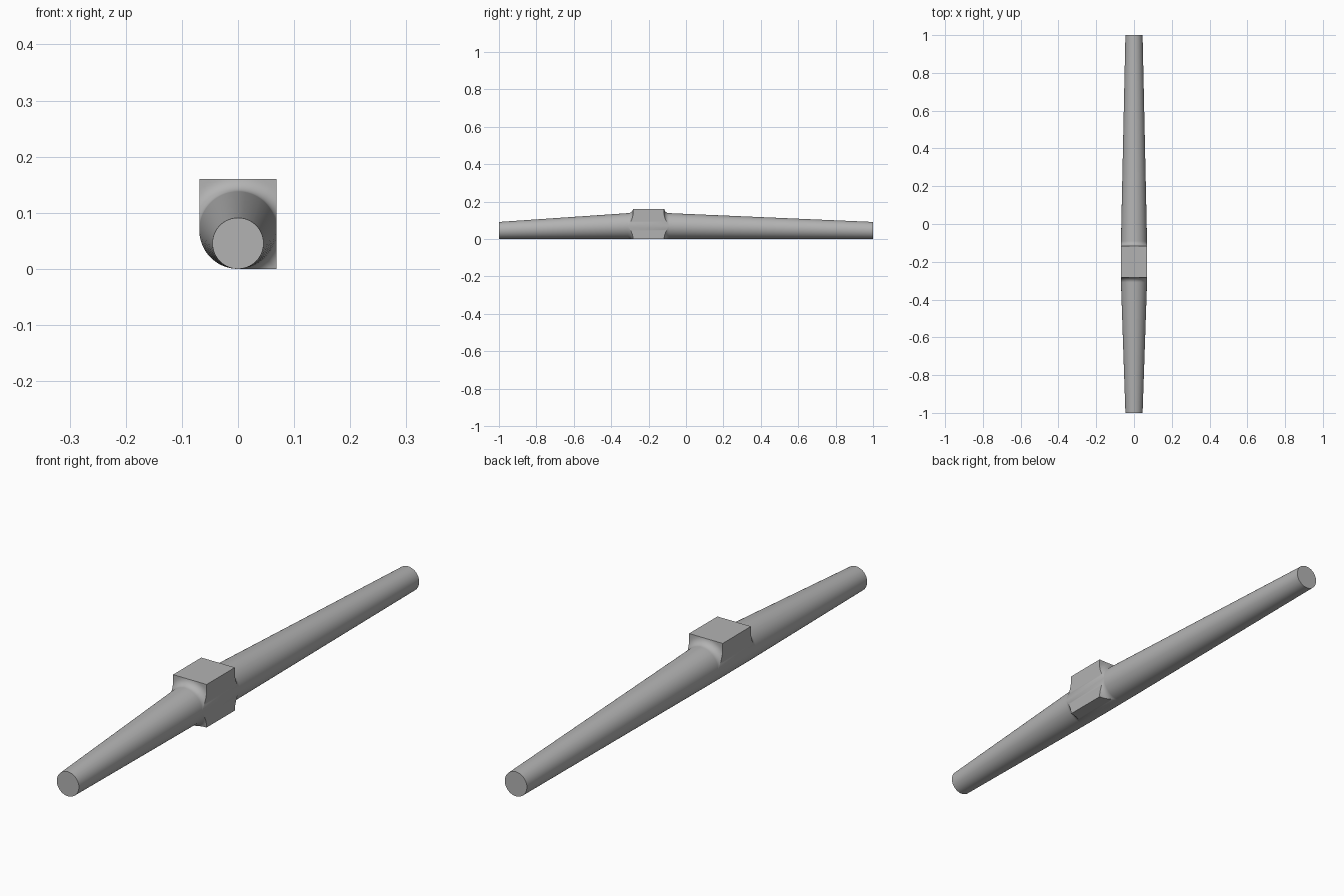
import bpy, bmesh, math

cube = bpy.data.objects.get("Cube")
if cube:
    bpy.data.objects.remove(cube)

END_R, MID_R = 0.0455, 0.069      # shaft radius at the tips and beside the block
TOP = 0.16                        # block height
FACE_FRONT, FACE_BACK = -0.283, -0.117
FILLET = 0.027
STEPS = 10

grey = bpy.data.materials.new("plain grey")
grey.use_nodes = True
colour = (0.45, 0.45, 0.45, 1)
grey.diffuse_color = colour
grey.node_tree.nodes["Principled BSDF"].inputs["Base Color"].default_value = colour

# Angles around the shaft, including the three square corners of the block
up = TOP - MID_R
corners = [math.atan2(up, MID_R), math.atan2(up, -MID_R), math.atan2(-MID_R, MID_R)]
angles = sorted({round(a % math.tau, 6) for a in
                 [math.tau * i / 72 for i in range(72)] + corners})


def block_radius(a):
    """Distance from the axis to the block outline; one lower corner stays round."""
    c, s = math.cos(a), math.sin(a)
    if c < 1e-5 and s < 1e-5:
        return MID_R
    side = MID_R / max(abs(c), 1e-6)
    level = (up if s > 0 else MID_R) / max(abs(s), 1e-6)
    return max(MID_R, min(side, level))


def flare(r):
    """How far the hollow fillet stands out from the block face."""
    d = min(r - MID_R, FILLET)
    return FILLET - math.sqrt(max(0, FILLET ** 2 - (FILLET - d) ** 2))


bm = bmesh.new()


def ring(point):
    """point(angle) gives radius, y and axis height."""
    verts = []
    for a in angles:
        r, y, z = point(a)
        verts.append(bm.verts.new((r * math.cos(a), y, z + r * math.sin(a))))
    return verts


def fillet_ring(face, direction, t):
    def point(a):
        r = MID_R + (block_radius(a) - MID_R) * t * t
        return r, face + direction * flare(r), MID_R
    return ring(point)


# Tapered front shaft, fillet, block, fillet, tapered back shaft
rings = [ring(lambda a: (END_R, -1, END_R))]
rings += [fillet_ring(FACE_FRONT, -1, i / STEPS) for i in range(STEPS + 1)]
rings += [fillet_ring(FACE_BACK, 1, i / STEPS) for i in range(STEPS, -1, -1)]
rings.append(ring(lambda a: (END_R, 1, END_R)))

n = len(angles)
for low, high in zip(rings, rings[1:]):
    for i in range(n):
        j = (i + 1) % n
        bm.faces.new((low[i], low[j], high[j], high[i]))
bm.faces.new(rings[0])
bm.faces.new(rings[-1])

bmesh.ops.remove_doubles(bm, verts=bm.verts, dist=0.00005)
bmesh.ops.recalc_face_normals(bm, faces=bm.faces)
mesh = bpy.data.meshes.new("tapered_bar_with_block")
bm.to_mesh(mesh)
bm.free()
mesh.materials.append(grey)

bar = bpy.data.objects.new("tapered_bar_with_block", mesh)
bpy.context.collection.objects.link(bar)
bpy.context.view_layer.objects.active = bar
bar.select_set(True)
bpy.ops.object.shade_smooth_by_angle(angle=math.radians(30))
